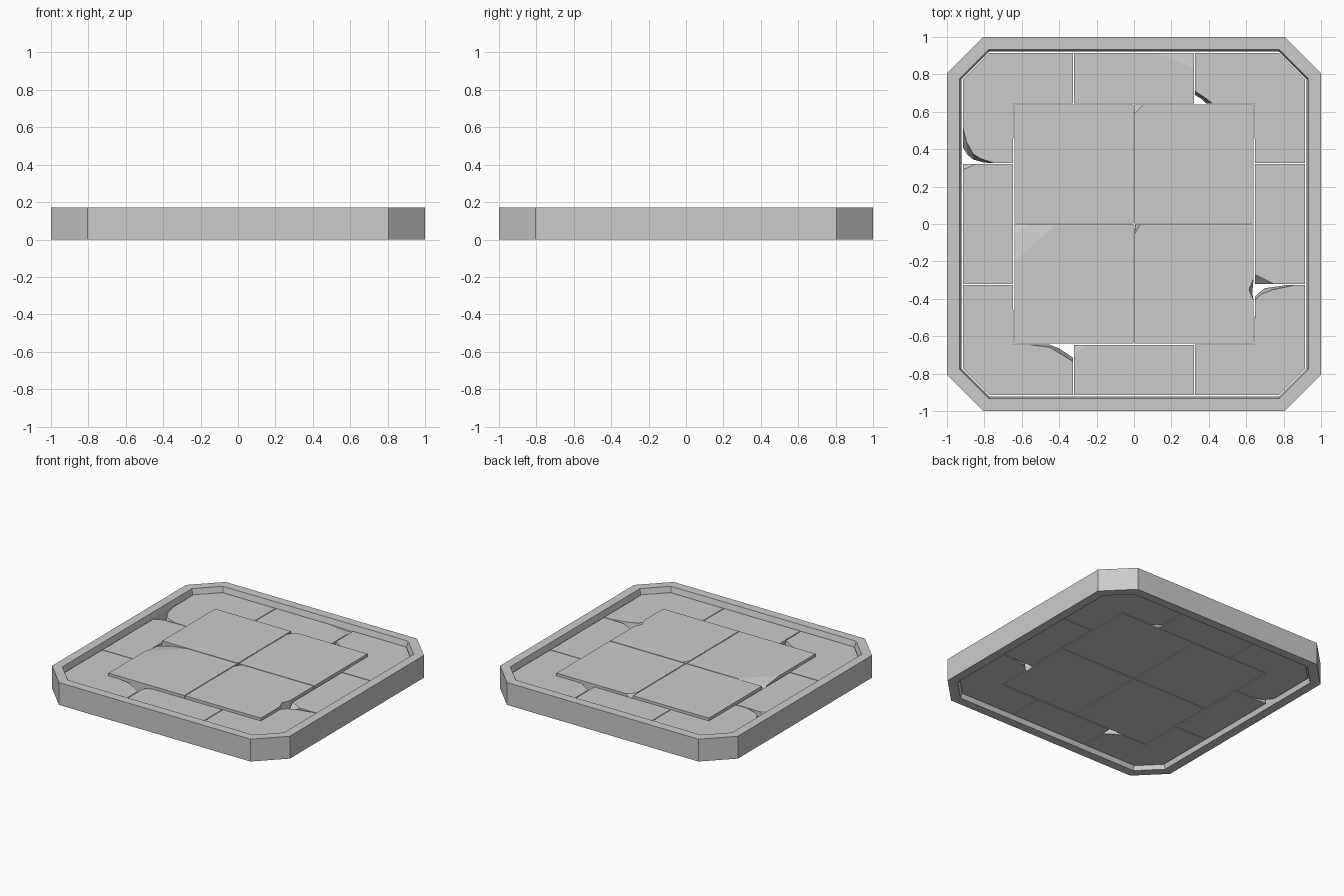
import bpy, bmesh
from mathutils import Vector

if "Cube" in bpy.data.objects:
    bpy.data.objects.remove(bpy.data.objects["Cube"])

stone = bpy.data.materials.new("grey stone")
stone.diffuse_color = (0.6, 0.6, 0.6, 1)
stone.use_nodes = True
stone.node_tree.nodes["Principled BSDF"].inputs["Base Color"].default_value = stone.diffuse_color

BASE, LOW, HIGH, RIM = 0.03, 0.13, 0.148, 0.17


def finish(name, bm):
    bmesh.ops.recalc_face_normals(bm, faces=bm.faces)
    me = bpy.data.meshes.new(name)
    bm.to_mesh(me)
    bm.free()
    me.materials.append(stone)
    ob = bpy.data.objects.new(name, me)
    bpy.context.collection.objects.link(ob)
    return ob


def slab(name, pts, z1, worn=()):
    """Prism; a point may be (x, y) or (x, y, top_x, top_y).
    worn: (corner_x, corner_y, run_x, run_y, depth) slopes cut from the top."""
    bm = bmesh.new()
    lo = [bm.verts.new((p[0], p[1], BASE)) for p in pts]
    hi = [bm.verts.new((p[-2], p[-1], z1)) for p in pts]
    n = len(pts)
    bm.faces.new(lo)
    bm.faces.new(hi)
    for i in range(n):
        j = (i + 1) % n
        bm.faces.new((lo[i], lo[j], hi[j], hi[i]))
    for cx, cy, dx, dy, d in worn:
        a = Vector((cx + dx, cy, z1))
        b = Vector((cx, cy + dy, z1))
        c = Vector((cx, cy, z1 - d))
        no = (b - a).cross(c - a).normalized()
        if no.z < 0:
            no.negate()
        r = bmesh.ops.bisect_plane(bm, geom=bm.verts[:] + bm.edges[:] + bm.faces[:],
                                   plane_co=a, plane_no=no, clear_outer=True)
        edges = [e for e in r["geom_cut"] if isinstance(e, bmesh.types.BMEdge)]
        bmesh.ops.holes_fill(bm, edges=edges)
    return finish(name, bm)


def rect(x0, y0, x1, y1):
    return [(x0, y0), (x1, y0), (x1, y1), (x0, y1)]


# Octagonal frame: one cross-section (radius, chamfer start, height) around
def octagon(r, c):
    return [(r, -c), (r, c), (c, r), (-c, r), (-r, c), (-r, -c), (-c, -r), (c, -r)]


bm = bmesh.new()
section = [(1, .805, 0), (1, .805, RIM), (.932, .778, RIM), (.922, .773, LOW),
           (.922, .773, .04), (.932, .778, 0)]
rings = [[bm.verts.new((x, y, z)) for x, y in octagon(r, c)] for r, c, z in section]
for k, ring in enumerate(rings):
    nxt = rings[(k + 1) % len(rings)]
    for i in range(8):
        j = (i + 1) % 8
        bm.faces.new((ring[i], ring[j], nxt[j], nxt[i]))
finish("frame", bm)

# Four raised centre slabs with worn corners
G, C = 0.003, 0.64
slab("centre_slab_back_right", rect(G, G, C, C), HIGH,
     [(G, C, .05, -.05, .05)])
slab("centre_slab_back_left", rect(-C, G, -G, C), HIGH)
slab("centre_slab_front_left", rect(-C, -C, -G, -G), HIGH,
     [(-C, -G, .22, -.2, .025), (-C, -G, .13, -.1, .04)])
slab("centre_slab_front_right",
     [(G, -C), (C, -C), (C, -.41), (.632, -.37, .615, -.35), (C, -.29), (C, -G),
      (.006, -G, .01, -G), (G, -.03, G, -.05)], HIGH,
     [(G, -G, .03, -.05, .08)])

# Four edge slabs
A, B, W = 0.648, 0.915, 0.32
slab("edge_slab_back", rect(-W, A - .004, W, B), LOW,
     [(W, B, -.2, -.08, .012)])
slab("edge_slab_front", rect(-W, -B, W, -A), LOW,
     [(-W, -A, .06, -.05, .008)])
slab("edge_slab_left", rect(-B, -W, -A, W), LOW,
     [(-B, W, .07, -.03, .03)])
slab("edge_slab_right", rect(A, -W, B, W), LOW,
     [(A, -W, .1, .05, .05)])


# Four L-shaped corner slabs, each with one broken corner
def corner_slab(name, sx, sy, index, chip):
    pts = [[(.326, .645)], [(.326, .915)], [(.773, .915)], [(.915, .773)],
           [(.915, .326)], [(.646, .326)], [(.645, .645)]]
    pts[index] = chip
    flat = [p for group in pts for p in group]
    slab(name, [tuple(v * (sx, sy)[i % 2] for i, v in enumerate(p)) for p in flat], LOW)


corner_slab("corner_slab_back_left", -1, 1, 4,
            [(.915, .41, .915, .52), (.89, .37, .895, .44), (.86, .345, .86, .375),
             (.80, .328, .82, .35), (.76, .326, .75, .326)])
corner_slab("corner_slab_back_right", 1, 1, 0,
            [(.385, .645, .42, .645), (.36, .67, .38, .675), (.326, .69, .326, .71)])
corner_slab("corner_slab_front_right", 1, -1, 5,
            [(.82, .326, .86, .326), (.70, .343, .74, .352), (.665, .37, .68, .375),
             (.646, .39, .646, .41)])
corner_slab("corner_slab_front_left", -1, -1, 0,
            [(.45, .645, .56, .645), (.40, .665, .45, .66), (.326, .715, .326, .735)])
